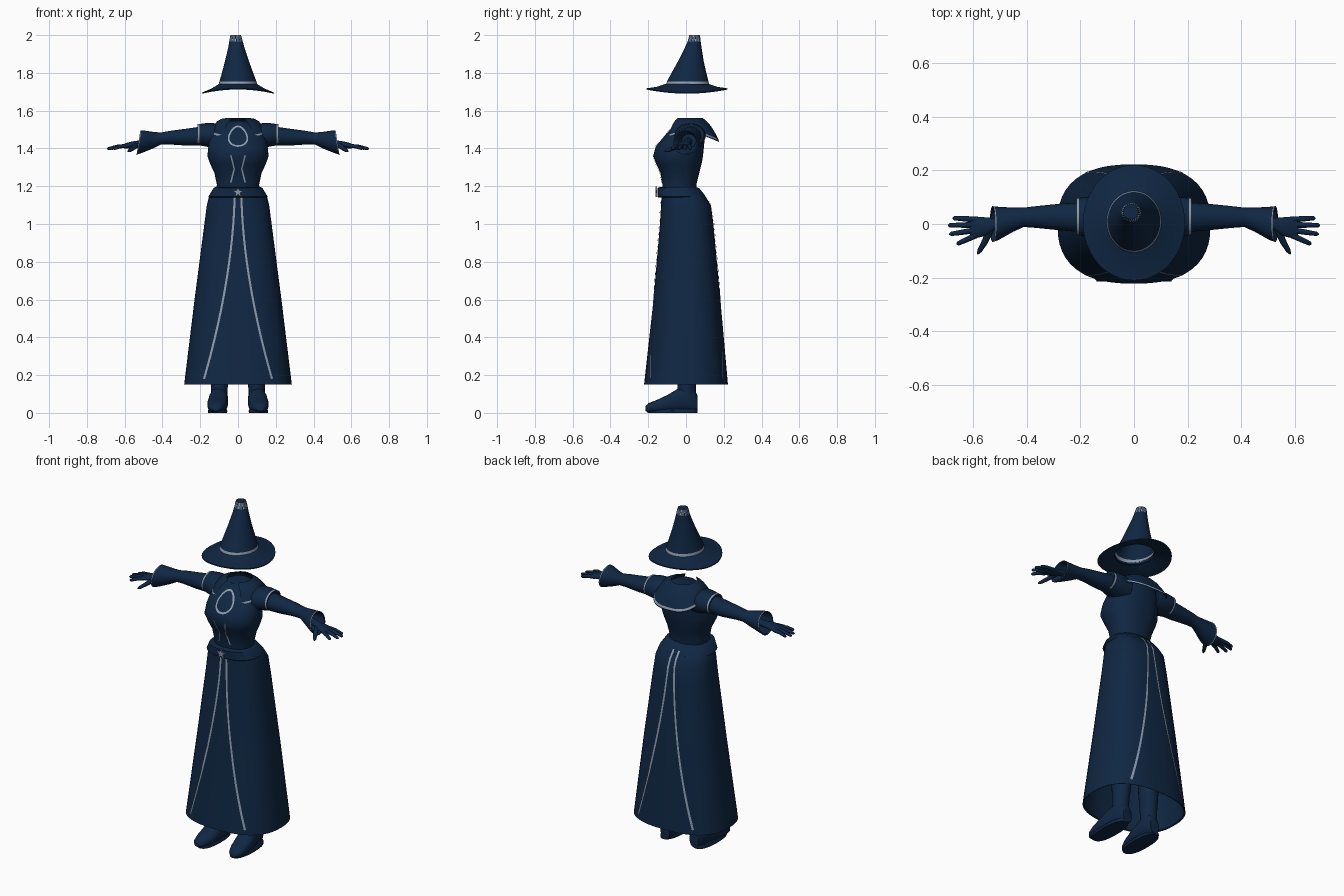
import bpy, bmesh, math
from mathutils import Vector

cube = bpy.data.objects.get("Cube")
if cube:
    bpy.data.objects.remove(cube)


def material(name, rgb):
    m = bpy.data.materials.new(name)
    m.use_nodes = True
    m.diffuse_color = (*rgb, 1)
    m.node_tree.nodes["Principled BSDF"].inputs["Base Color"].default_value = (*rgb, 1)
    return m


NAVY = material("navy cloth", (0.005, 0.02, 0.056))
TRIM = material("pale trim", (0.27, 0.33, 0.42))


def finish(name, bm, mats=(NAVY,), angle=45):
    bmesh.ops.recalc_face_normals(bm, faces=bm.faces)
    mesh = bpy.data.meshes.new(name)
    bm.to_mesh(mesh)
    bm.free()
    for m in mats:
        mesh.materials.append(m)
    obj = bpy.data.objects.new(name, mesh)
    bpy.context.collection.objects.link(obj)
    bpy.ops.object.select_all(action="DESELECT")
    obj.select_set(True)
    bpy.context.view_layer.objects.active = obj
    bpy.ops.object.shade_smooth_by_angle(angle=math.radians(angle))
    return obj


def loft(name, rings, caps=(True, True), closed=True, paint=None):
    """Skin a list of equal rings; paint(band, column) is true on trim faces."""
    bm = bmesh.new()
    rows = [[bm.verts.new(p) for p in r] for r in rings]
    n = len(rows[0])
    for i, (a, b) in enumerate(zip(rows, rows[1:])):
        for j in range(n if closed else n - 1):
            k = (j + 1) % n
            f = bm.faces.new((a[j], a[k], b[k], b[j]))
            f.material_index = int(bool(paint and paint(i, j)))
    if caps[0]:
        bm.faces.new(rows[0])
    if caps[1]:
        bm.faces.new(rows[-1])
    return finish(name, bm, (NAVY, TRIM))


def oval(n, p=2.0):
    """Unit superellipse points."""
    for i in range(n):
        a = math.tau * i / n
        c, s = math.cos(a), math.sin(a)
        yield math.copysign(abs(c) ** (2 / p), c), math.copysign(abs(s) ** (2 / p), s)


def level(z, rx, front, back, p=2.0, n=48, cx=0):
    cy, ry = (front + back) / 2, (back - front) / 2
    return [Vector((cx + rx * u, cy + ry * v, z)) for u, v in oval(n, p)]


def tube(name, path, radii, n=10):
    pts = [Vector(p) for p in path]
    rings = []
    for i, p in enumerate(pts):
        d = pts[min(i + 1, len(pts) - 1)] - pts[max(i - 1, 0)]
        q = d.to_track_quat("Z", "Y")
        rings.append([p + q @ Vector((u * radii[i], v * radii[i], 0)) for u, v in oval(n)])
    return loft(name, rings)


# Profiles: height, half width, front y, back y
SKIRT = [(1.19, .125, -.13, .06), (1.15, .152, -.13, .1), (1.1, .165, -.132, .132),
         (1.0, .178, -.138, .145), (.6, .23, -.172, .182), (.15, .285, -.222, .222)]
TORSO = [(1.17, .115, -.125, .055), (1.21, .112, -.125, .055), (1.27, .125, -.135, .07),
         (1.32, .148, -.158, .083), (1.36, .162, -.174, .09), (1.41, .157, -.16, .095),
         (1.46, .15, -.118, .1), (1.51, .125, -.075, .095), (1.545, .06, -.045, .07)]


def on_surface(profile, p, x, z, side, lift=.005):
    """Point on a lofted body; side is -1 at the front and 1 at the back."""
    for a, b in zip(profile, profile[1:]):
        if min(a[0], b[0]) <= z <= max(a[0], b[0]):
            t = (z - a[0]) / (b[0] - a[0])
            rx, f, k = [a[i] + (b[i] - a[i]) * t for i in (1, 2, 3)]
            h = max(0, 1 - abs(x / rx) ** p) ** (1 / p)
            return Vector((x, (f + k) / 2 + side * ((k - f) / 2 * h + lift), z))


def ribbon(name, profile, p, path, side, width=.011):
    """Thin trim strip laid on a body along (x, z) points."""
    rows = []
    for i, (x, z) in enumerate(path):
        a, b = path[max(i - 1, 0)], path[min(i + 1, len(path) - 1)]
        d = Vector((b[0] - a[0], b[1] - a[1])).normalized() * width / 2
        rows.append([on_surface(profile, p, x + s * d.y, z - s * d.x, side) for s in (-1, 1)])
    loft(name, rows, (False, False), closed=False, paint=lambda i, j: True)


# Hat: brim dips at the sides, cone leans back
def brim(r, z, dip):
    return [Vector((.19 * r * u, .005 + .215 * r * v, z - dip * u * u)) for u, v in oval(48)]


loft("hat_brim", [brim(.54, 1.728, 0), brim(.75, 1.716, .01), brim(1, 1.712, .022),
                  brim(1, 1.718, .022), brim(.75, 1.726, .01), brim(.52, 1.742, 0)],
     (False, False))
CONE = [(1.73, .103, -.108, .125), (1.74, .102, -.106, .123), (1.755, .098, -.1, .119),
        (1.79, .086, -.082, .11), (1.86, .064, -.043, .094), (1.93, .044, -.008, .083),
        (1.965, .036, .008, .078), (1.98, .033, .012, .077), (2.0, .028, .018, .073)]
loft("hat_cone", [level(z, rx, f, b, cx=-.012 * max(0, (z - 1.75) / .25)) for z, rx, f, b in CONE],
     (False, True), paint=lambda i, j: i == 1 or (i > 5 and (i + j) % 2))

# Torso and skirt, the skirt folded back inside to stay hollow
loft("bodice", [level(*s, p=2.2) for s in TORSO])
inner = [(z + .004, rx - .008, f + .008, b - .008) for z, rx, f, b in reversed(SKIRT[1:])]
loft("skirt", [level(*s, p=2.5) for s in SKIRT + inner], (True, True))
loft("belt", [level(1.14, .153, -.145, .1, 2.4), level(1.145, .157, -.152, .105, 2.4),
              level(1.19, .13, -.152, .07, 2.4), level(1.195, .12, -.14, .055, 2.4)])

# Skirt trims, front and back
for side, word in ((-1, "front"), (1, "back")):
    for s in (-1, 1):
        path = []
        for i in range(25):
            t = i / 24
            path.append((s * (.018 + .162 * t ** 1.75), 1.165 - .985 * t))
        ribbon(f"{word}_skirt_trim", SKIRT, 2.5, path, side)

# Bodice lacing and teardrop neck ribbon
for s in (-1, 1):
    ribbon("bodice_trim", TORSO, 2.2, [(s * (.02 + .018 * abs(t - 3) / 3), 1.22 + .024 * t)
                                       for t in range(7)], -1, .008)
loop = [math.tau * i / 28 for i in range(29)]
ribbon("neck_ribbon", TORSO, 2.2, [(.048 * math.sin(a) * (1 - .25 * math.cos(a)),
                                    1.465 + .052 * math.cos(a)) for a in loop], -1, .009)

# Star buckle
bm = bmesh.new()
star = []
for i in range(10):
    r, a = (.03 if i % 2 == 0 else .012), math.tau * i / 10
    star.append(bm.verts.new((r * math.sin(a), -.162, 1.168 + r * math.cos(a))))
face = bm.faces.new(star)
ext = bmesh.ops.extrude_face_region(bm, geom=[face])
bmesh.ops.translate(bm, vec=(0, .008, 0), verts=[v for v in ext["geom"] if isinstance(v, bmesh.types.BMVert)])
finish("star_buckle", bm, (TRIM,))

# Wide collar, open at the front and hanging low behind
angles = [math.radians(-152 + 304 * i / 40) for i in range(41)]


def collar_ring(t, drop=0):
    ring = []
    for a in angles:
        s, c = math.sin(a), math.cos(a)
        low = 1.495 - .055 * max(c, 0) - .035 * max(-c, 0)
        top = Vector((.068 * s, .018 + .072 * c, 1.56))
        out = Vector((.15 * math.copysign(abs(s) ** .7, s),
                      .02 + (.155 if c > 0 else .125) * math.copysign(abs(c) ** .8, c), low))
        pt = top.lerp(out, t)
        pt.z += .03 * math.sin(math.pi * t) * .6 - drop
        ring.append(pt)
    return ring


loft("collar", [collar_ring(t) for t in (0, .25, .5, .75, .94, 1)] +
     [collar_ring(t, .006) for t in (1, .75, .5, .25, 0)], (False, False), closed=False,
     paint=lambda i, j: i == 4)


# Limbs, repeated on both sides
def across(s, x, yc, zc, ry, rz, slant=0):
    return [Vector((s * (x + slant * v), yc + ry * u, zc + rz * v)) for u, v in oval(28)]


SLEEVE = [(.1, .025, 1.465, .06, .06), (.2, .025, 1.465, .055, .05), (.27, .026, 1.46, .05, .045),
          (.36, .026, 1.457, .041, .036), (.41, .025, 1.452, .036, .032),
          (.45, .016, 1.444, .045, .044), (.505, .002, 1.435, .062, .06, -.006),
          (.522, 0, 1.432, .066, .064, -.01), (.527, 0, 1.431, .067, .065, -.01),
          (.524, 0, 1.431, .06, .058, -.01), (.45, .015, 1.44, .038, .036)]
PUFF = [(.09, .022, 1.46, .075, .06), (.13, .022, 1.468, .082, .066), (.17, .025, 1.472, .076, .062),
        (.205, .028, 1.473, .069, .056), (.215, .028, 1.473, .068, .055), (.21, .028, 1.47, .05, .04)]
# Fingers: length and sideways reach of the tip
FINGERS = [(.675, .022), (.693, -.005), (.688, -.038), (.66, -.075)]
FOOT = [(-.215, .022, .012, .02), (-.2, .027, .024, .034), (-.16, .033, .033, .048),
        (-.1, .047, .047, .054), (-.05, .062, .062, .052), (0, .07, .07, .047),
        (.04, .065, .065, .042), (.06, .05, .045, .03)]

for s, side in ((1, "left"), (-1, "right")):
    loft(f"{side}_sleeve", [across(s, *r) for r in SLEEVE], paint=lambda i, j: i == 7)
    loft(f"{side}_shoulder_puff", [across(s, *r) for r in PUFF], paint=lambda i, j: i == 3)
    loft(f"{side}_palm", [across(s, *r) for r in (
        (.44, .012, 1.437, .022, .02), (.52, 0, 1.425, .022, .018), (.555, -.01, 1.42, .035, .018),
        (.595, -.013, 1.414, .041, .014), (.61, -.012, 1.411, .036, .009))])
    for i, (x, y) in enumerate(FINGERS):
        base = Vector((s * .59, .017 - .02 * i, 1.414))
        tip = Vector((s * x, y, 1.398))
        mid = base.lerp(tip, .5) + Vector((0, 0, .004))
        tube(f"{side}_finger", [base, mid, base.lerp(tip, .93), tip], [.011, .01, .008, .003])
    tube(f"{side}_thumb", [(s * .535, -.02, 1.418), (s * .555, -.065, 1.402),
                           (s * .575, -.1, 1.388), (s * .582, -.112, 1.384)], [.014, .012, .009, .003])

    # Boot with toe turned slightly outward, and leg under the skirt
    loft(f"{side}_boot", [[Vector((s * (.1 - .08 * y + w * u), y, zc + rz * v)) for u, v in oval(24, 2.3)]
                          for y, zc, rz, w in FOOT])
    loft(f"{side}_leg", [level(z, r, y - r * 1.1, y + r * 1.1, n=24, cx=s * cx) for z, r, y, cx in (
        (.06, .042, .005, .1), (.14, .044, .004, .098), (.32, .055, .01, .093),
        (.5, .052, 0, .088), (.75, .066, 0, .08), (1.0, .075, 0, .075))])
    loft(f"{side}_sole", [level(z, w, -.205, .06, 2.4, 32, s * .108) for z, w in
                          ((0, .05), (.012, .052), (.02, .046))])
